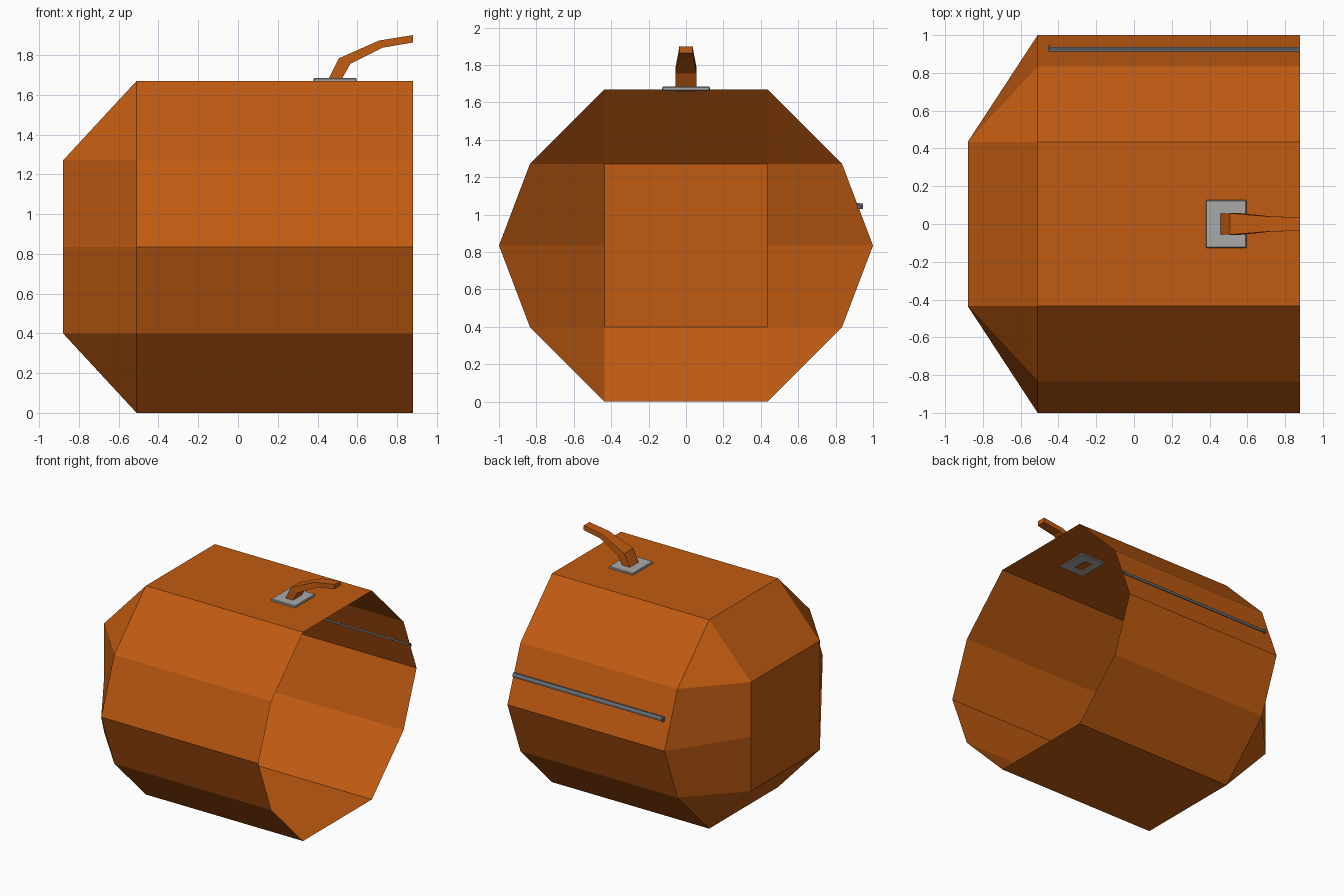
import bpy, bmesh

if "Cube" in bpy.data.objects:
    bpy.data.objects.remove(bpy.data.objects["Cube"])


def material(name, rgb):
    m = bpy.data.materials.new(name)
    m.diffuse_color = (*rgb, 1)
    m.use_nodes = True
    m.node_tree.nodes["Principled BSDF"].inputs["Base Color"].default_value = m.diffuse_color
    return m


ORANGE = material("burnt orange", (0.53, 0.105, 0.006))
GREY = material("plate grey", (0.40, 0.40, 0.40))
STEEL = material("dark steel", (0.13, 0.15, 0.17))


def finish(name, bm, mat, recalc=True):
    if recalc:
        bmesh.ops.recalc_face_normals(bm, faces=bm.faces)
    me = bpy.data.meshes.new(name)
    bm.to_mesh(me)
    bm.free()
    me.materials.append(mat)
    ob = bpy.data.objects.new(name, me)
    bpy.context.collection.objects.link(ob)
    return ob


def loft(name, rings, mat, caps=True):
    """Join equal-length rings of points with quads."""
    bm = bmesh.new()
    rows = [[bm.verts.new(p) for p in r] for r in rings]
    n = len(rows[0])
    for a, b in zip(rows, rows[1:]):
        for i in range(n):
            j = (i + 1) % n
            bm.faces.new((a[i], a[j], b[j], b[i]))
    if caps:
        bm.faces.new(rows[0])
        bm.faces.new(rows[-1])
    bmesh.ops.remove_doubles(bm, verts=bm.verts, dist=1e-5)
    return finish(name, bm, mat)


# Shell: ten-sided tube, open at +x, tapering to a square at -x
right = [(0.435, 0.0), (0.835, 0.40), (1.0, 0.835), (0.835, 1.27), (0.435, 1.67)]
section = right + [(-y, z) for y, z in reversed(right)]
clamp = lambda y, z: (max(-0.435, min(0.435, y)), max(0.40, min(1.27, z)))
bm = bmesh.new()
rows = [[bm.verts.new((x, *f(y, z))) for y, z in section]
        for x, f in ((0.88, lambda y, z: (y, z)), (-0.51, lambda y, z: (y, z)), (-0.88, clamp))]
for a, b in zip(rows, rows[1:]):
    for i in range(10):
        j = (i + 1) % 10
        bm.faces.new((a[i], a[j], b[j], b[i]))
bm.faces.new(rows[2])
bmesh.ops.remove_doubles(bm, verts=bm.verts, dist=1e-4)
finish("shell", bm, ORANGE)

# Mounting plate with softened edges, showing just through the shell
bm = bmesh.new()
bmesh.ops.create_cube(bm, size=1)
for v in bm.verts:
    v.co = (0.488 + v.co.x * 0.216, v.co.y * 0.256, 1.673 + v.co.z * 0.024)
bmesh.ops.bevel(bm, geom=bm.edges[:], offset=0.005, segments=1, affect='EDGES')
finish("handle_plate", bm, GREY)

# Bent handle: (lower x, lower z, upper x, upper z, half width)
bends = [(0.51, 1.658, 0.445, 1.658, 0.055), (0.565, 1.755, 0.507, 1.783, 0.057),
         (0.728, 1.837, 0.71, 1.873, 0.04), (0.88, 1.863, 0.88, 1.90, 0.036)]
loft("handle", [[(x0, -w, z0), (x0, w, z0), (x1, w, z1), (x1, -w, z1)]
                for x0, z0, x1, z1, w in bends], ORANGE)

# Thin hooked rail along the back side, with a small end tip
hook = [(0.910, 1.050), (0.912, 1.062), (0.926, 1.062), (0.937, 1.048), (0.938, 1.032),
        (0.932, 1.032), (0.930, 1.045), (0.922, 1.053)]
loft("side_rail", [[(x, y, z) for y, z in hook] for x in (-0.45, 0.88)], STEEL)
bm = bmesh.new()
bmesh.ops.create_cube(bm, size=1)
for v in bm.verts:
    v.co = (-0.45 + v.co.x * 0.012, 0.932 + v.co.y * 0.028, 1.045 + v.co.z * 0.028)
finish("rail_end", bm, STEEL)
